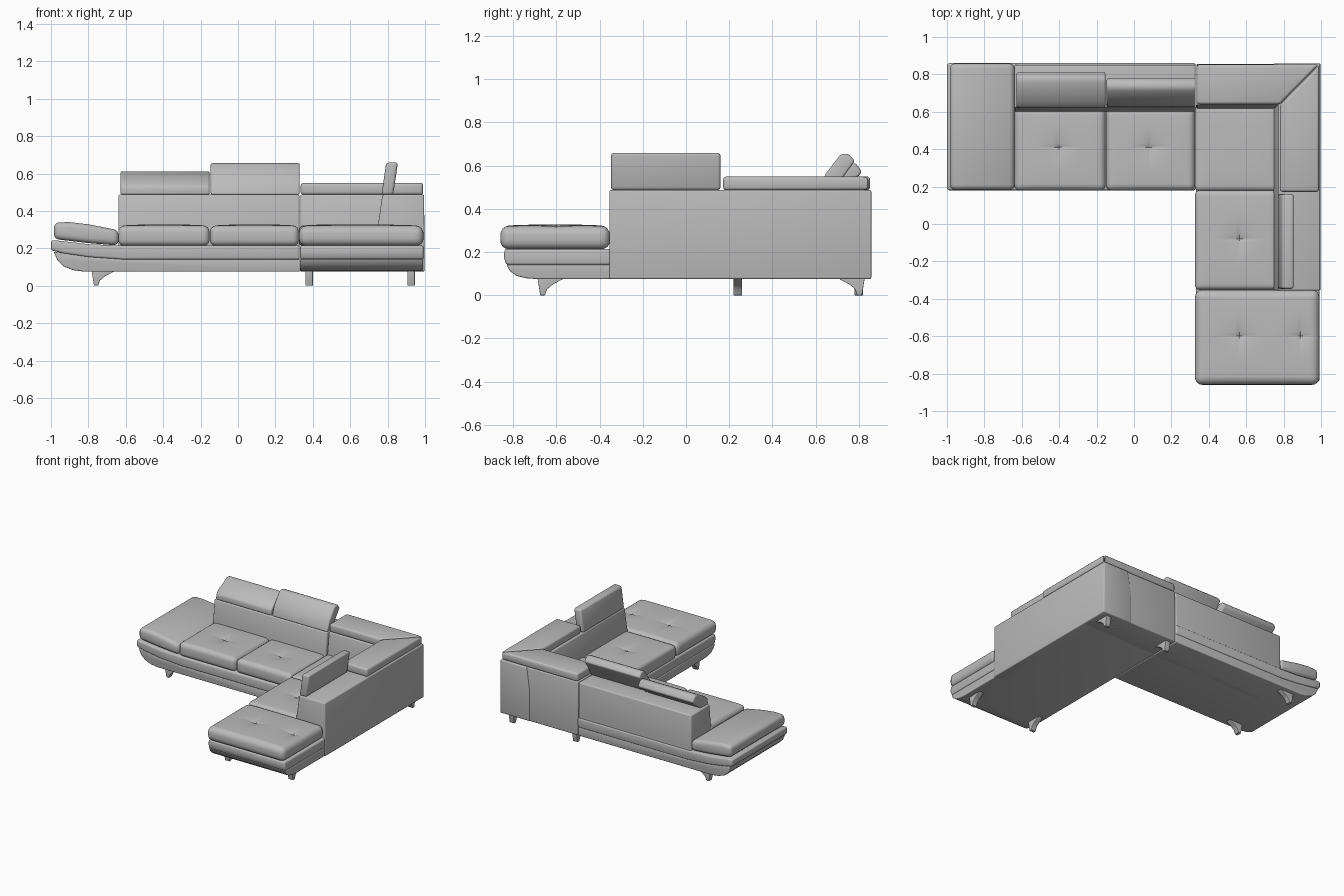
import bpy, bmesh, math
from mathutils import Vector

cube = bpy.data.objects.get("Cube")
if cube:
    bpy.data.objects.remove(cube, do_unlink=True)

# One grey upholstery colour
GREY = (0.5, 0.5, 0.5, 1.0)
mat = bpy.data.materials.new("grey leather")
mat.use_nodes = True
mat.diffuse_color = GREY
bsdf = next(n for n in mat.node_tree.nodes if n.type == 'BSDF_PRINCIPLED')
bsdf.inputs["Base Color"].default_value = GREY
bsdf.inputs["Roughness"].default_value = 0.6


def finish(name, bm):
    bmesh.ops.recalc_face_normals(bm, faces=bm.faces[:])
    me = bpy.data.meshes.new(name)
    bm.to_mesh(me)
    bm.free()
    me.materials.append(mat)
    ob = bpy.data.objects.new(name, me)
    bpy.context.scene.collection.objects.link(ob)
    bpy.ops.object.select_all(action='DESELECT')
    ob.select_set(True)
    bpy.context.view_layer.objects.active = ob
    bpy.ops.object.shade_smooth_by_angle(angle=math.radians(40))
    return ob


def round_edges(bm, width, segments=3):
    edges = [e for e in bm.edges if e.calc_face_angle(0) > 0.6]
    bmesh.ops.bevel(bm, geom=edges, offset=width, segments=segments,
                    profile=0.5, affect='EDGES', clamp_overlap=True)


def prism(name, pts, axis, a, b, bevel=0.0):
    """Extrude a 2D outline along one axis from a to b."""
    place = {'x': lambda u, v, t: (t, u, v),
             'y': lambda u, v, t: (u, t, v),
             'z': lambda u, v, t: (u, v, t)}[axis]
    bm = bmesh.new()
    lo = [bm.verts.new(place(u, v, a)) for u, v in pts]
    hi = [bm.verts.new(place(u, v, b)) for u, v in pts]
    bm.faces.new(lo)
    bm.faces.new(hi)
    n = len(pts)
    for i in range(n):
        j = (i + 1) % n
        bm.faces.new((lo[i], lo[j], hi[j], hi[i]))
    bmesh.ops.recalc_face_normals(bm, faces=bm.faces[:])
    if bevel:
        round_edges(bm, bevel)
    return finish(name, bm)


def cushion(name, x0, x1, y0, y1, z0, z1, tufts=(), bevel=0.032, puff=0.008):
    """Rounded box with a soft crown and cross-shaped stitched dimples."""
    bm = bmesh.new()
    bmesh.ops.create_cube(bm, size=1)
    for v in bm.verts:
        v.co = Vector(((x0 + x1) / 2 + v.co.x * (x1 - x0),
                       (y0 + y1) / 2 + v.co.y * (y1 - y0),
                       (z0 + z1) / 2 + v.co.z * (z1 - z0)))
    round_edges(bm, bevel, 4)
    # Grid cuts, with extra ones beside each dimple
    for ax, lo, hi in ((0, x0, x1), (1, y0, y1)):
        cuts = {round(lo + (hi - lo) * i / 12, 4) for i in range(1, 12)}
        for t in tufts:
            cuts |= {round(t[ax] + d, 4) for d in (-0.02, -0.008, 0, 0.008, 0.02)}
        normal = Vector((0, 0, 0))
        normal[ax] = 1
        for c in sorted(cuts):
            if lo + bevel < c < hi - bevel:
                co = Vector((0, 0, 0))
                co[ax] = c
                bmesh.ops.bisect_plane(bm, geom=bm.verts[:] + bm.edges[:] + bm.faces[:],
                                       dist=1e-5, plane_co=co, plane_no=normal)
    zm = (z0 + z1) / 2
    for v in bm.verts:
        x, y, z = v.co
        w = max(0.0, (z - zm) / (z1 - zm))
        u = (2 * x - x0 - x1) / (x1 - x0)
        s = (2 * y - y0 - y1) / (y1 - y0)
        dz = puff * (1 - u ** 4) * (1 - s ** 4)
        for tx, ty in tufts:
            dx, dy = abs(x - tx), abs(y - ty)
            dz -= 0.010 * math.exp(-(dx * dx + dy * dy) / 0.003)
            for p, q in ((dx, dy), (dy, dx)):
                dz -= 0.005 * math.exp(-(p / 0.007) ** 2 - (q / 0.06) ** 2)
        v.co.z += w * dz
    return finish(name, bm)


# Main base: curved hull under the open end, in two padded bands
prism("main_base_lower", [(-0.985, 0.182), (-0.965, 0.135), (-0.93, 0.102), (-0.88, 0.083),
                          (-0.82, 0.075), (0.33, 0.075), (0.33, 0.142), (-0.62, 0.142),
                          (-0.80, 0.155)], 'y', 0.185, 0.855, 0.006)
prism("main_base_upper", [(-1.0, 0.19), (-1.0, 0.243), (-0.95, 0.24), (-0.80, 0.222),
                          (-0.64, 0.215), (0.33, 0.215), (0.33, 0.14), (-0.62, 0.14),
                          (-0.80, 0.153), (-0.93, 0.172)], 'y', 0.18, 0.86, 0.012)

# Chaise base, curving up at its front
prism("chaise_base_lower", [(-0.832, 0.142), (-0.815, 0.112), (-0.785, 0.09), (-0.74, 0.079),
                            (-0.69, 0.075), (0.64, 0.075), (0.64, 0.142)],
      'x', 0.332, 0.99, 0.006)
prism("chaise_base_upper", [(-0.832, 0.14), (-0.843, 0.175), (-0.84, 0.215), (0.64, 0.215),
                            (0.64, 0.14)], 'x', 0.332, 0.992, 0.012)

# Back and side walls with reclined inner faces
back_profile = [(0.60, 0.075), (0.60, 0.30), (0.622, 0.487), (0.85, 0.487), (0.855, 0.075)]
prism("main_back", back_profile, 'x', -0.64, 0.329, 0.010)
prism("corner_back", [(u + 0.015 if u < 0.7 else u, v) for u, v in back_profile],
      'x', 0.333, 0.99, 0.008)
prism("side_back", [(0.745, 0.075), (0.745, 0.30), (0.772, 0.487), (0.995, 0.487),
                    (0.998, 0.075)], 'y', -0.355, 0.858, 0.008)

# Mitred cushions capping the corner
prism("corner_cap_rear", [(0.335, 0.64), (0.78, 0.64), (0.988, 0.852), (0.335, 0.852)],
      'z', 0.486, 0.55, 0.015)
prism("corner_cap_side", [(0.78, 0.638), (0.78, 0.172), (0.99, 0.172), (0.99, 0.85)],
      'z', 0.486, 0.55, 0.015)

# Seat cushions
Z0, Z1 = 0.213, 0.319
cushion("seat_right", -0.64, -0.152, 0.178, 0.62, Z0, Z1, [(-0.40, 0.41)])
cushion("seat_middle", -0.150, 0.326, 0.178, 0.62, Z0, Z1, [(0.085, 0.41)])
cushion("seat_corner", 0.326, 0.765, 0.178, 0.635, Z0, Z1, bevel=0.02)
cushion("chaise_seat_rear", 0.326, 0.765, -0.352, 0.180, Z0, Z1, [(0.565, -0.08)], bevel=0.025)
cushion("chaise_seat_front", 0.326, 0.992, -0.86, -0.352, Z0, Z1,
        [(0.565, -0.60), (0.89, -0.60)], bevel=0.04)

# Sloping end cushion
prism("end_cushion", [(-0.985, 0.25), (-0.985, 0.338), (-0.90, 0.340), (-0.80, 0.328),
                      (-0.638, 0.297), (-0.638, 0.215), (-0.80, 0.228)],
      'y', 0.182, 0.858, 0.028)

# Adjustable headrests
prism("headrest_low", [(0.622, 0.487), (0.625, 0.53), (0.655, 0.557), (0.755, 0.612),
                       (0.787, 0.61), (0.814, 0.572), (0.80, 0.553), (0.71, 0.487)],
      'x', -0.628, -0.152, 0.010)
prism("headrest_high", [(0.622, 0.487), (0.645, 0.56), (0.712, 0.648), (0.735, 0.657),
                        (0.756, 0.651), (0.782, 0.622), (0.73, 0.55), (0.70, 0.487)],
      'x', -0.146, 0.33, 0.010)
prism("headrest_side", [(0.768, 0.487), (0.792, 0.657), (0.855, 0.660), (0.83, 0.487)],
      'y', -0.347, 0.160, 0.014)

# Flared feet: outline runs inward from the tip along the given direction
foot = [(0.0, 0.0), (0.022, 0.0), (0.032, 0.028), (0.058, 0.05), (0.11, 0.078), (-0.012, 0.078)]
for name, axis, tip, side, way in (
        ("foot_end_front", 'y', -0.77, 0.24, 1), ("foot_end_rear", 'y', -0.77, 0.80, 1),
        ("foot_chaise_right", 'x', -0.675, 0.38, 1), ("foot_chaise_left", 'x', -0.675, 0.925, 1),
        ("foot_seam_rear", 'x', 0.815, 0.38, -1), ("foot_corner_rear", 'x', 0.815, 0.925, -1)):
    prism(name, [(tip + way * u, v) for u, v in foot], axis, side - 0.02, side + 0.02, 0.002)
